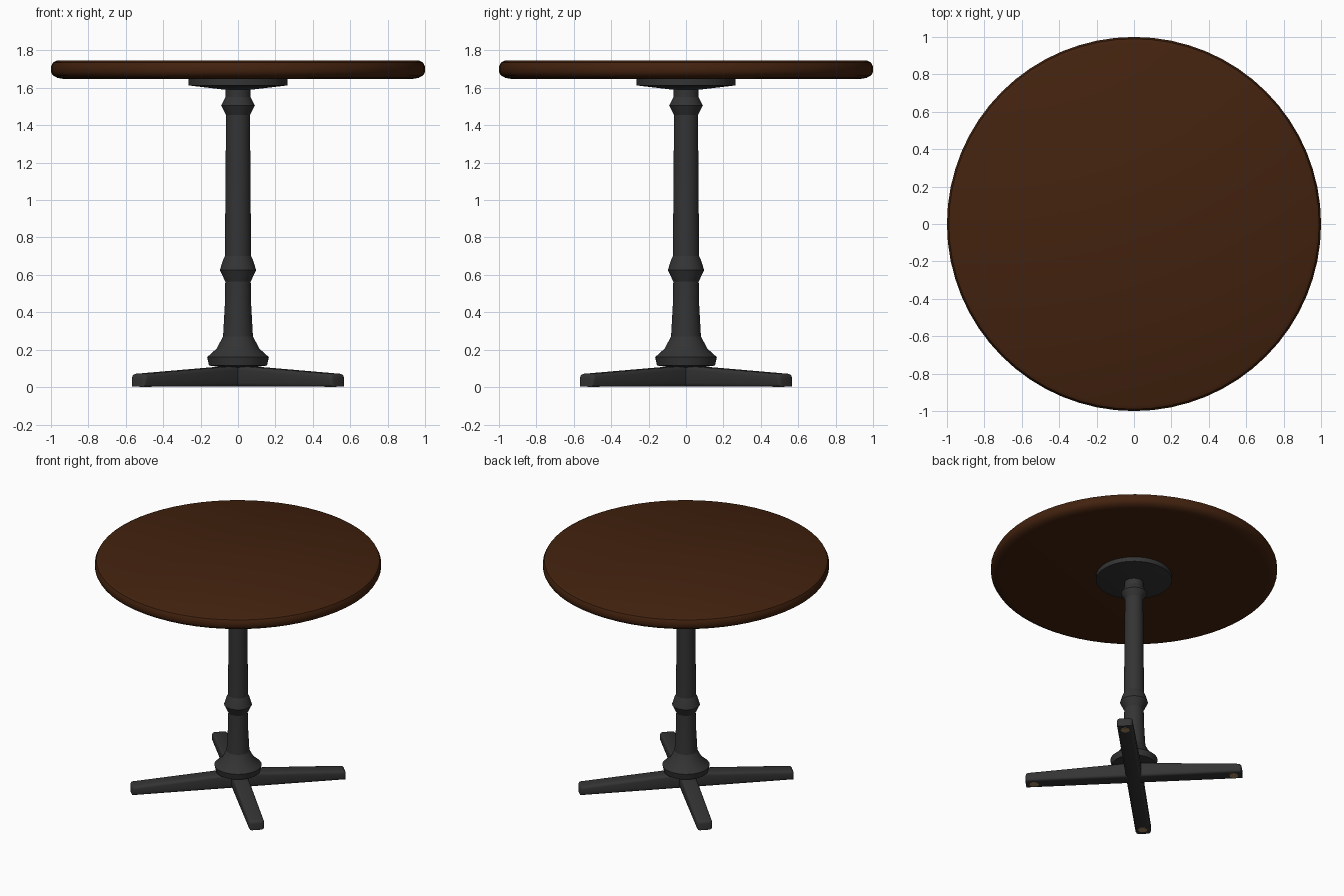
import bpy, bmesh, math
from mathutils import Matrix

if "Cube" in bpy.data.objects:
    bpy.data.objects.remove(bpy.data.objects["Cube"])


def material(name, rgb):
    m = bpy.data.materials.new(name)
    m.diffuse_color = (*rgb, 1)
    m.use_nodes = True
    m.node_tree.nodes["Principled BSDF"].inputs["Base Color"].default_value = m.diffuse_color
    return m


WOOD = material("dark_wood", (0.056, 0.016, 0.0045))
IRON = material("black_iron", (0.034, 0.034, 0.034))
PAD = material("tan_pad", (0.36, 0.24, 0.11))


def finish(name, bm, mat, angle):
    bmesh.ops.recalc_face_normals(bm, faces=bm.faces)
    me = bpy.data.meshes.new(name)
    bm.to_mesh(me)
    bm.free()
    me.materials.append(mat)
    ob = bpy.data.objects.new(name, me)
    bpy.context.collection.objects.link(ob)
    bpy.ops.object.select_all(action='DESELECT')
    ob.select_set(True)
    bpy.context.view_layer.objects.active = ob
    bpy.ops.object.shade_smooth_by_angle(angle=math.radians(angle))
    return ob


def lathe(name, profile, mat, sides, angle=25):
    """Closed solid of revolution from (radius, z) points, bottom to top."""
    bm = bmesh.new()
    rings = [[bm.verts.new((r * math.cos(2 * math.pi * i / sides),
                            r * math.sin(2 * math.pi * i / sides), z))
              for i in range(sides)] for r, z in profile]
    for a, b in zip(rings, rings[1:]):
        for i in range(sides):
            j = (i + 1) % sides
            bm.faces.new((a[i], a[j], b[j], b[i]))
    bm.faces.new(rings[0])
    bm.faces.new(rings[-1])
    return finish(name, bm, mat, angle)


# Round top with eased edges
lathe("table_top", [(0.935, 1.648), (0.965, 1.653), (0.99, 1.667), (1.0, 1.685),
                    (1.0, 1.715), (0.99, 1.735), (0.97, 1.745)], WOOD, 64, 35)

# Mounting plate under the top
lathe("mounting_plate", [(0.07, 1.59), (0.265, 1.613), (0.265, 1.65)], IRON, 48)

# Turned column with two collars and a flared foot
lathe("column", [(0.03, 0.10), (0.155, 0.115), (0.165, 0.16), (0.115, 0.205),
                 (0.08, 0.27), (0.07, 0.45), (0.068, 0.565), (0.097, 0.625),
                 (0.08, 0.68), (0.07, 0.70), (0.066, 1.2), (0.064, 1.455),
                 (0.09, 1.505), (0.067, 1.55), (0.067, 1.60)], IRON, 40)

# Four tapering legs on the diagonals, each with a pad at the tip
L, W = 0.758, 0.055
for n, side in enumerate(("back_right", "back_left", "front_left", "front_right")):
    turn = Matrix.Rotation(math.radians(45 + 90 * n), 4, 'Z')
    bm = bmesh.new()
    bmesh.ops.create_cube(bm, size=1)
    for v in bm.verts:
        tip, top = v.co.x > 0, v.co.z > 0
        v.co = (L if tip else 0, math.copysign(W, v.co.y),
                (0.07 if tip else 0.116) if top else 0.002)
    # round the tip and the long top edges, keep the hub end square
    edges = [e for e in bm.edges
             if any(v.co.x > 0.1 for v in e.verts)
             and not all(v.co.z < 0.01 and v.co.x > 0.1 for v in e.verts)]
    bmesh.ops.bevel(bm, geom=edges, offset=0.02, segments=3, profile=0.5,
                    affect='EDGES')
    bm.transform(turn)
    finish("leg_" + side, bm, IRON, 40)

    bm = bmesh.new()
    bmesh.ops.create_cone(bm, cap_ends=True, segments=20, radius1=0.032,
                          radius2=0.032, depth=0.006,
                          matrix=turn @ Matrix.Translation((0.70, 0, 0.003)))
    finish("foot_pad_" + side, bm, PAD, 30)
